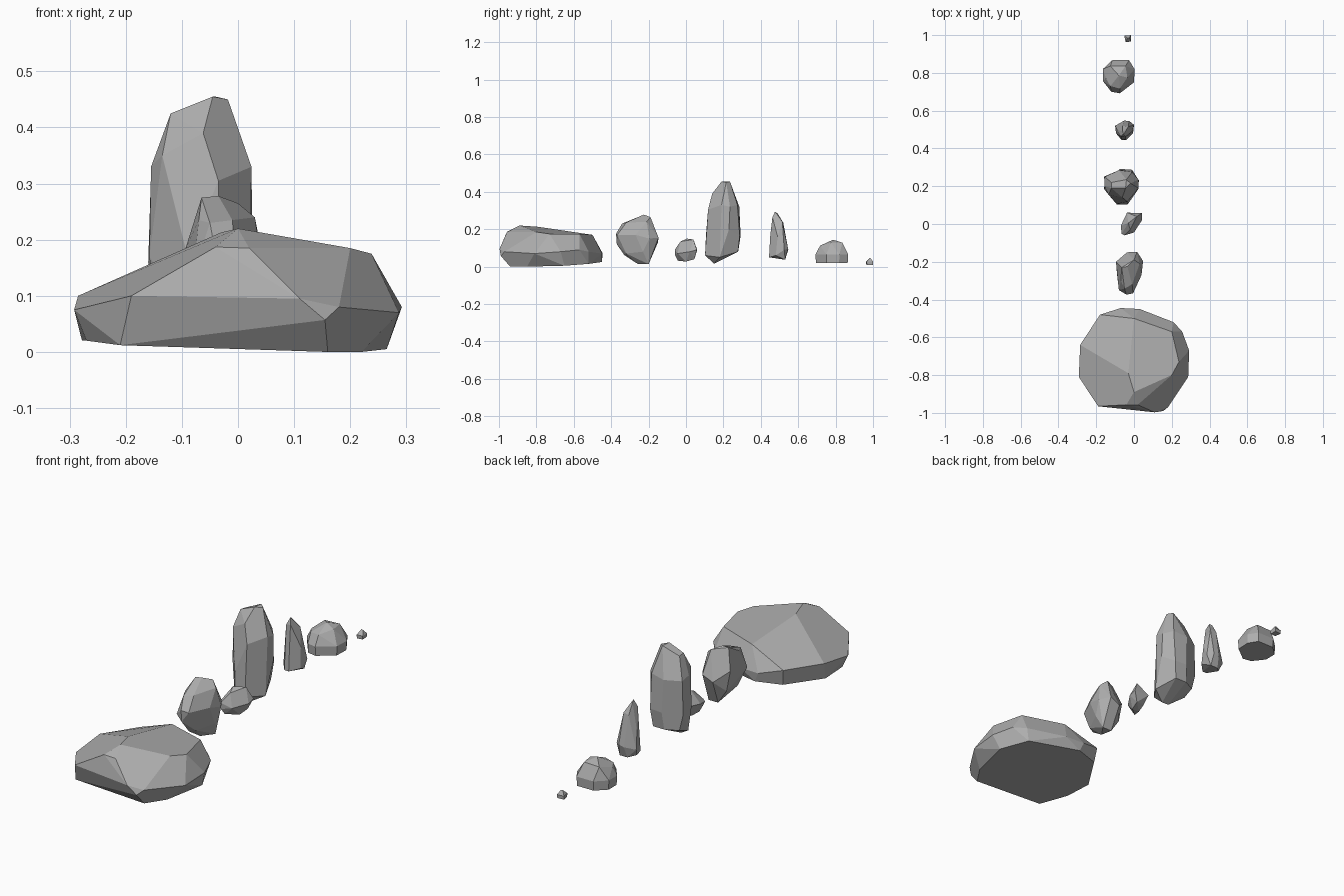
import bpy, bmesh, math

stone = bpy.data.materials.new("dark_stone")
stone.diffuse_color = (.42, .42, .42, 1)


def level(outline, z, scale=1.0):
    """Plan outline lifted to height z and shrunk about its middle."""
    cx = sum(p[0] for p in outline) / len(outline)
    cy = sum(p[1] for p in outline) / len(outline)
    return [(cx + (x - cx) * scale, cy + (y - cy) * scale, z) for x, y in outline]


def rock(name, crown, girdle, base):
    """Faceted stone: convex hull of its corner points, near-flat facets merged."""
    bm = bmesh.new()
    for p in crown + girdle + base:
        bm.verts.new(p)
    hull = bmesh.ops.convex_hull(bm, input=bm.verts)
    inside = [g for g in hull["geom_interior"] if isinstance(g, bmesh.types.BMVert)]
    bmesh.ops.delete(bm, geom=inside, context="VERTS")
    bmesh.ops.dissolve_limit(bm, angle_limit=math.radians(10), verts=bm.verts, edges=bm.edges)
    bmesh.ops.recalc_face_normals(bm, faces=bm.faces)
    mesh = bpy.data.meshes.new(name)
    bm.to_mesh(mesh)
    bm.free()
    mesh.materials.append(stone)
    ob = bpy.data.objects.new(name, mesh)
    bpy.context.collection.objects.link(ob)
    return ob


# Broad flat boulder
rock("boulder_slab",
     [(0, -.89, .22), (-.03, -.79, .213), (.03, -.88, .217), (.2, -.57, .175),
      (.238, -.73, .175), (.2, -.8, .185), (0, -.5, .17), (-.04, -.957, .187),
      (.02, -.957, .185)],
     [(-.19, -.965, .1), (.11, -.997, .095), (-.285, -.64, .1), (-.292, -.81, .075),
      (-.18, -.48, .1), (-.07, -.445, .07), (.03, -.45, .07), (.21, -.52, .08),
      (.255, -.57, .09), (.292, -.67, .08), (.287, -.81, .07), (.18, -.97, .08),
      (.155, -.99, .057)],
     [(-.278, -.66, .02), (-.27, -.8, .02), (-.21, -.93, .012), (.16, -.94, 0),
      (.22, -.85, 0), (.265, -.65, .005), (.2, -.52, .015), (-.05, -.45, .025),
      (-.17, -.49, .025)])

# Egg-shaped stone
rock("egg_stone",
     [(-.065, -.23, .275), (-.035, -.225, .278), (0, -.19, .265), (.03, -.21, .24),
      (-.07, -.3, .235), (-.05, -.342, .23), (-.01, -.32, .235)],
     [(-.04, -.374, .176), (-.005, -.367, .17), (-.08, -.35, .14), (-.04, -.37, .12),
      (.04, -.27, .17), (.048, -.196, .15), (.016, -.147, .155), (-.037, -.15, .13),
      (-.095, -.2, .18), (-.09, -.265, .12)],
     [(.02, -.2, .013), (-.03, -.2, .013), (-.02, -.257, .014), (-.03, -.33, .062),
      (0, -.32, .07), (.038, -.23, .08), (-.075, -.2, .08), (-.07, -.29, .07)])

# Small pebble
rock("pebble",
     [(-.02, -.03, .134), (-.03, .005, .15), (.015, .04, .145)],
     [(-.065, -.052, .085), (-.05, -.06, .09), (0, -.045, .07), (.042, .058, .09),
      (.042, .02, .08), (-.037, .06, .09), (-.07, -.01, .09)],
     [(-.05, -.058, .06), (.02, .045, .04), (.01, 0, .027), (-.03, 0, .027),
      (-.04, -.043, .032), (-.03, .035, .05)])

# Tall standing stone
rock("standing_stone",
     [(-.045, .19, .455), (-.04, .235, .455), (-.018, .215, .45), (-.12, .19, .425),
      (-.12, .22, .42), (-.062, .14, .39), (-.135, .155, .35), (-.155, .2, .33),
      (-.155, .25, .32), (-.01, .275, .33), (-.08, .285, .32), (.024, .19, .33),
      (.024, .235, .32), (-.035, .118, .305)],
     [(-.158, .185, .17), (-.16, .25, .16), (-.09, .107, .17), (-.035, .104, .17),
      (.026, .175, .2), (.026, .23, .2), (-.01, .287, .165), (-.075, .292, .165)],
     [(-.09, .103, .06), (-.035, .102, .06), (-.145, .19, .06), (.02, .18, .05),
      (-.045, .15, .016), (-.08, .15, .016), (-.02, .278, .08), (-.08, .279, .08),
      (-.14, .25, .08)])

# Pointed shard
rock("shard",
     [(-.055, .476, .294), (-.06, .49, .285), (-.045, .462, .265), (-.07, .465, .26),
      (-.03, .515, .24), (-.06, .52, .235)],
     [(-.09, .5, .16), (-.042, .45, .16), (-.01, .49, .16), (-.1, .52, .08),
      (-.053, .547, .09), (-.026, .546, .096), (0, .525, .09)],
     [(-.095, .48, .06), (-.005, .48, .06), (-.042, .444, .05), (-.065, .444, .05),
      (-.06, .53, .037), (-.02, .53, .037), (-.09, .5, .045)])

# Domed stone with a flat base
dome = [(-.165, .82), (-.115, .867), (-.026, .867), (.003, .82), (0, .75),
        (-.075, .692), (-.12, .7), (-.165, .757)]
rock("domed_stone",
     [(-.08, .786, .144), (-.045, .836, .128), (-.125, .836, .125), (-.035, .775, .128),
      (-.075, .717, .112), (-.125, .73, .108), (-.148, .77, .105)],
     level(dome, .065), level(dome, .02, .97))

# Tiny chip
chip = [(-.051, .997), (-.016, 1.0), (-.015, .966), (-.045, .963)]
rock("chip", [(-.035, .984, .048), (-.026, .986, .046)],
     level(chip, .027), level(chip, .01, .95))
